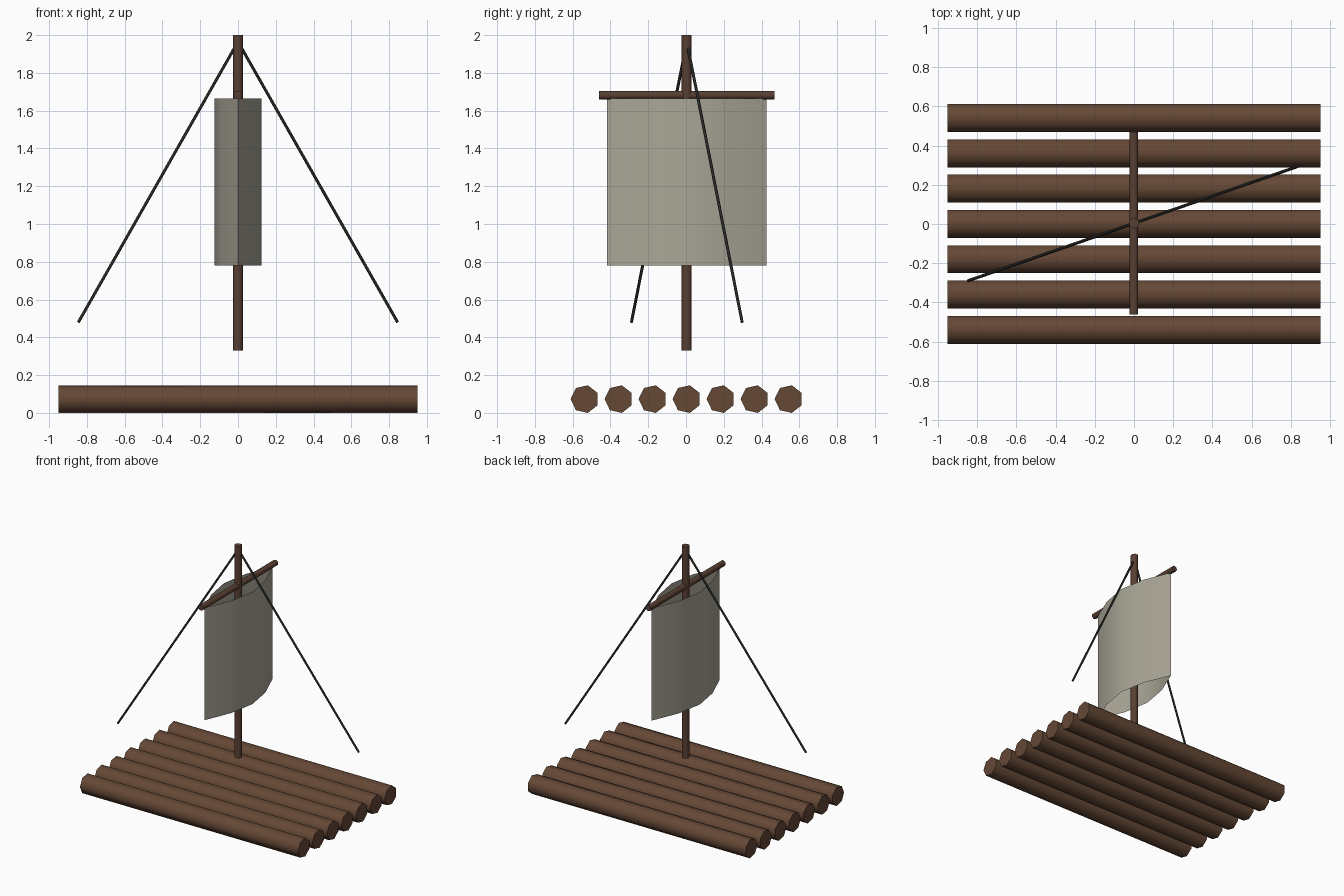
import bpy, math
from mathutils import Vector

if "Cube" in bpy.data.objects:
    bpy.data.objects.remove(bpy.data.objects["Cube"])

Y0 = 0.004  # small sideways offset of the raft's centre line


def material(name, rgb):
    m = bpy.data.materials.new(name)
    m.diffuse_color = (*rgb, 1)
    m.use_nodes = True
    m.node_tree.nodes["Principled BSDF"].inputs["Base Color"].default_value = m.diffuse_color
    return m


wood = material("wood", (0.13, 0.065, 0.036))
mast_wood = material("mast_wood", (0.10, 0.05, 0.032))
cloth = material("cloth", (0.40, 0.38, 0.31))
rope = material("rope", (0.02, 0.02, 0.018))


def make(name, verts, faces, mat, angle):
    me = bpy.data.meshes.new(name)
    me.from_pydata(verts, [], faces)
    me.materials.append(mat)
    ob = bpy.data.objects.new(name, me)
    bpy.context.collection.objects.link(ob)
    bpy.ops.object.select_all(action='DESELECT')
    ob.select_set(True)
    bpy.context.view_layer.objects.active = ob
    bpy.ops.object.shade_smooth_by_angle(angle=math.radians(angle))
    return ob


def pole(name, a, b, r, toward, mat, n=7):
    """Capped n-sided pole from a to b, first corner facing 'toward'."""
    a, b = Vector(a), Vector(b)
    axis = (b - a).normalized()
    u = Vector(toward)
    u = (u - axis * u.dot(axis)).normalized()
    v = axis.cross(u)
    ring = [r * (math.cos(t) * u + math.sin(t) * v)
            for t in (2 * math.pi * i / n for i in range(n))]
    verts = [a + p for p in ring] + [b + p for p in ring]
    faces = [(i, (i + 1) % n, n + (i + 1) % n, n + i) for i in range(n)]
    faces += [tuple(reversed(range(n))), tuple(range(n, 2 * n))]
    return make(name, verts, faces, mat, 60)


# Deck of seven logs
for i in range(7):
    y = (i - 3) * 0.18 + Y0
    pole(f"deck_log_{i + 1}", (-0.95, y, 0.073), (0.95, y, 0.073),
         0.075, (0, -1, 0), wood)

# Mast and yard
pole("mast", (0, Y0, 0.33), (0, Y0, 2.0), 0.028, (0, -1, 0), mast_wood)
pole("yard", (0, -0.465 + Y0, 1.682), (0, 0.465 + Y0, 1.682),
     0.0235, (-1, 0, 0), mast_wood)

# Sail: two bulging sheets meeting at the side edges, open top and bottom
SEG = 4
for side, label in ((1, "right"), (-1, "left")):
    verts = []
    for z in (0.78, 1.665):
        for i in range(SEG + 1):
            t = i / SEG
            verts.append((side * 0.125 * math.sin(math.pi * t),
                          -0.423 + 0.846 * t + Y0, z))
    n = SEG + 1
    faces = [(i, i + 1, n + i + 1, n + i) for i in range(SEG)]
    if side < 0:
        faces = [f[::-1] for f in faces]
    make("sail_" + label, verts, faces, cloth, 60)

# Stay ropes from the mast head
for side, label in ((1, "right"), (-1, "left")):
    pole("stay_" + label, (0, Y0, 1.965),
         (side * 0.845, side * 0.293 + Y0, 0.48), 0.008, (0, 1, 0), rope)
